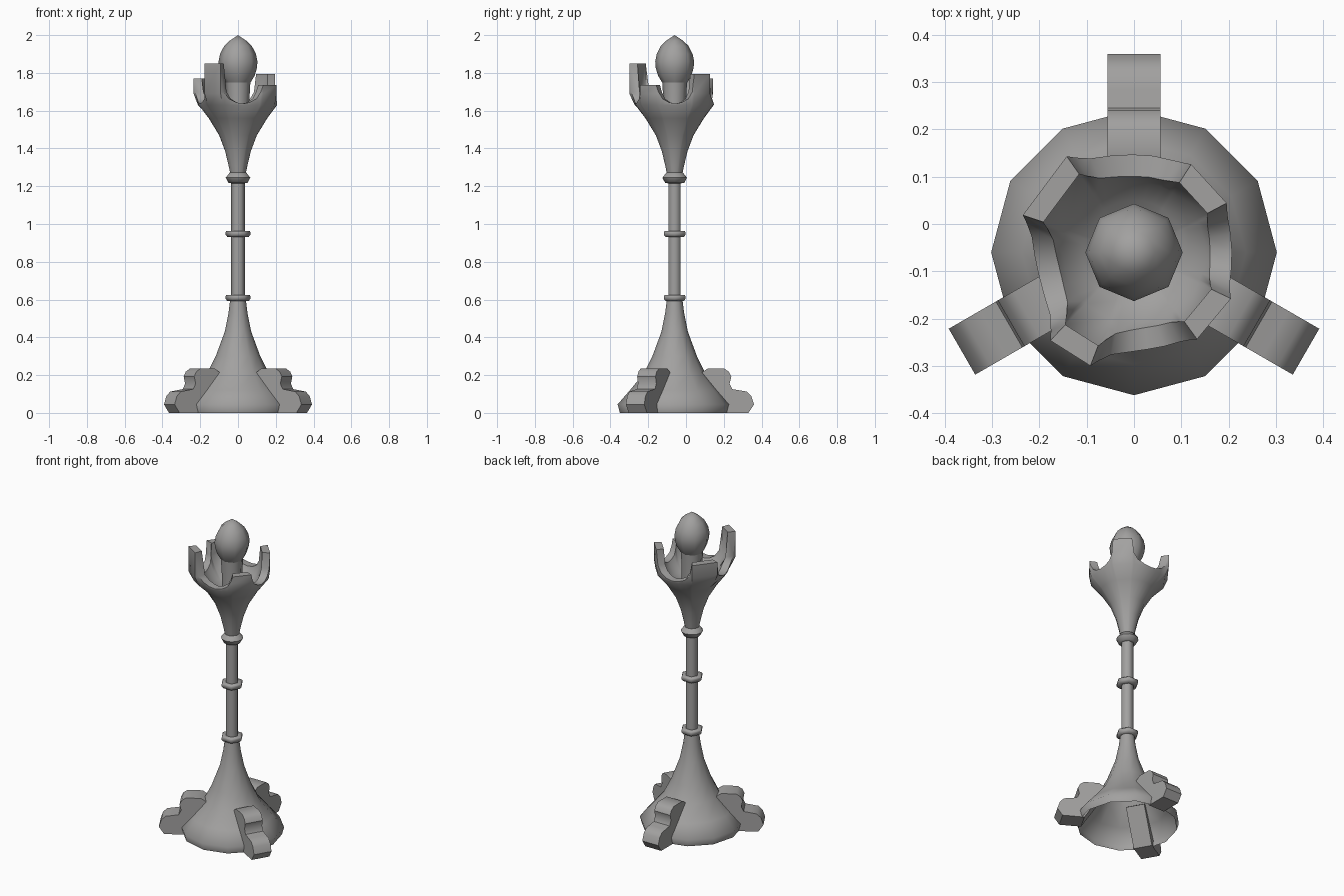
import bpy, bmesh, math
from math import cos, sin, radians, pi

if "Cube" in bpy.data.objects:
    bpy.data.objects.remove(bpy.data.objects["Cube"])

AXIS_Y = -0.06   # the column stands slightly forward of centre

grey = bpy.data.materials.new("stone grey")
grey.use_nodes = True
COLOUR = (0.36, 0.355, 0.35, 1)
grey.diffuse_color = COLOUR
grey.node_tree.nodes["Principled BSDF"].inputs["Base Color"].default_value = COLOUR


def finish(name, bm, angle):
    bmesh.ops.remove_doubles(bm, verts=bm.verts, dist=0.0005)
    bmesh.ops.recalc_face_normals(bm, faces=bm.faces)
    mesh = bpy.data.meshes.new(name)
    bm.to_mesh(mesh)
    bm.free()
    mesh.materials.append(grey)
    ob = bpy.data.objects.new(name, mesh)
    bpy.context.collection.objects.link(ob)
    ob.location.y = AXIS_Y
    bpy.ops.object.select_all(action='DESELECT')
    ob.select_set(True)
    bpy.context.view_layer.objects.active = ob
    bpy.ops.object.shade_smooth_by_angle(angle=radians(angle))
    return ob


def skin(bm, rings):
    """Join closed rings of points with quads."""
    rows = [[bm.verts.new(p) for p in ring] for ring in rings]
    n = len(rows[0])
    for a, b in zip(rows, rows[1:]):
        for i in range(n):
            j = (i + 1) % n
            bm.faces.new((a[i], a[j], b[j], b[i]))


def lathe(name, profile, sides, angle=62):
    bm = bmesh.new()
    skin(bm, [[(r * cos(2 * pi * i / sides), r * sin(2 * pi * i / sides), z)
               for i in range(sides)] for r, z in profile])
    return finish(name, bm, angle)


# Hollow flared base
lathe("flared_base", [(.29, 0), (.302, .045), (.237, .12), (.163, .21), (.118, .3),
                      (.07, .43), (.05, .53), (.04, .61)], 12)

# Stem with its rings and collar
lathe("stem", [(.037, .58), (.037, 1.24)], 6)
for name, z in (("lower_ring", .608), ("middle_ring", .947)):
    lathe(name, [(.036, z - .016), (.056, z - .016), (.066, z - .004), (.066, z + .01),
                 (.062, z + .016), (.036, z + .016)], 6)
lathe("collar", [(.03, 1.215), (.05, 1.217), (.065, 1.245), (.044, 1.272), (.03, 1.275)], 12)

# Pointed knob on its neck
lathe("knob_neck", [(.06, 1.5), (.06, 1.65), (.066, 1.76)], 8)
lathe("knob", [(0, 1.75), (.067, 1.75), (.088, 1.785), (.1, 1.825), (.103, 1.86), (.095, 1.9),
               (.073, 1.943), (.045, 1.97), (0, 2.0)], 8, 50)

# Three scrolled feet
FOOT = [(.13, .205), (.175, .235), (.262, .235), (.287, .218), (.3, .192), (.291, .155),
        (.305, .126), (.345, .119), (.382, .113), (.406, .088), (.42, .045), (.39, 0), (.262, 0)]
for name, deg in (("back_foot", 90), ("right_foot", 210), ("left_foot", 330)):
    bm = bmesh.new()
    ends = [[bm.verts.new((r, y, z)) for r, z in FOOT] for y in (-.056, .056)]
    skin_n = len(FOOT)
    for i in range(skin_n):
        j = (i + 1) % skin_n
        bm.faces.new((ends[0][i], ends[0][j], ends[1][j], ends[1][i]))
    bm.faces.new(ends[0])
    bm.faces.new(ends[1])
    foot = finish(name, bm, 40)
    foot.rotation_euler.z = radians(deg)

# Crown cup: four uneven prongs (start angle, end angle, outer radius, top height)
PRONGS = [(28, 57, .222, 1.795), (125, 161.5, .248, 1.77),
          (226.5, 249, .257, 1.85), (306, 334.5, .227, 1.735)]
RIM_Z, RIM_R, WALL = 1.637, .207, .046
columns = []                      # (angle, rim radius, rim height)
for k, (a0, a1, r, top) in enumerate(PRONGS):
    nxt = PRONGS[(k + 1) % 4]
    columns += [(a0, r, top), (a1, r, top)]
    gap = (nxt[0] - a1) % 360
    for t, lift in ((.05, .062), (.15, .026), (.32, .007), (.5, 0),
                    (.68, .007), (.85, .026), (.95, .062)):
        end_r = r if t < .5 else nxt[2]
        columns.append((a1 + gap * t, RIM_R + (end_r - RIM_R) * lift / .09, RIM_Z + lift))


def ring(fn):
    pts = []
    for a, r, top in columns:
        rad, z = fn(r, top)
        pts.append((rad * cos(radians(a)), rad * sin(radians(a)), z))
    return pts


def level(rad, z):
    return ring(lambda r, top: (rad, z))


bm = bmesh.new()
skin(bm, [level(r, z) for r, z in ((.04, 1.262), (.05, 1.31), (.068, 1.385), (.1, 1.47), (.155, 1.56))]
     + [ring(lambda r, top: (RIM_R + (r - RIM_R) * .4, 1.63)),
        ring(lambda r, top: (r, min(top, 1.69))),
        ring(lambda r, top: (r, top)),
        ring(lambda r, top: (r - WALL, top)),
        ring(lambda r, top: (r - WALL, min(top, 1.69)))]
     + [level(.15, 1.618), level(.11, 1.575), level(.05, 1.54)])
finish("crown_cup", bm, 50)
